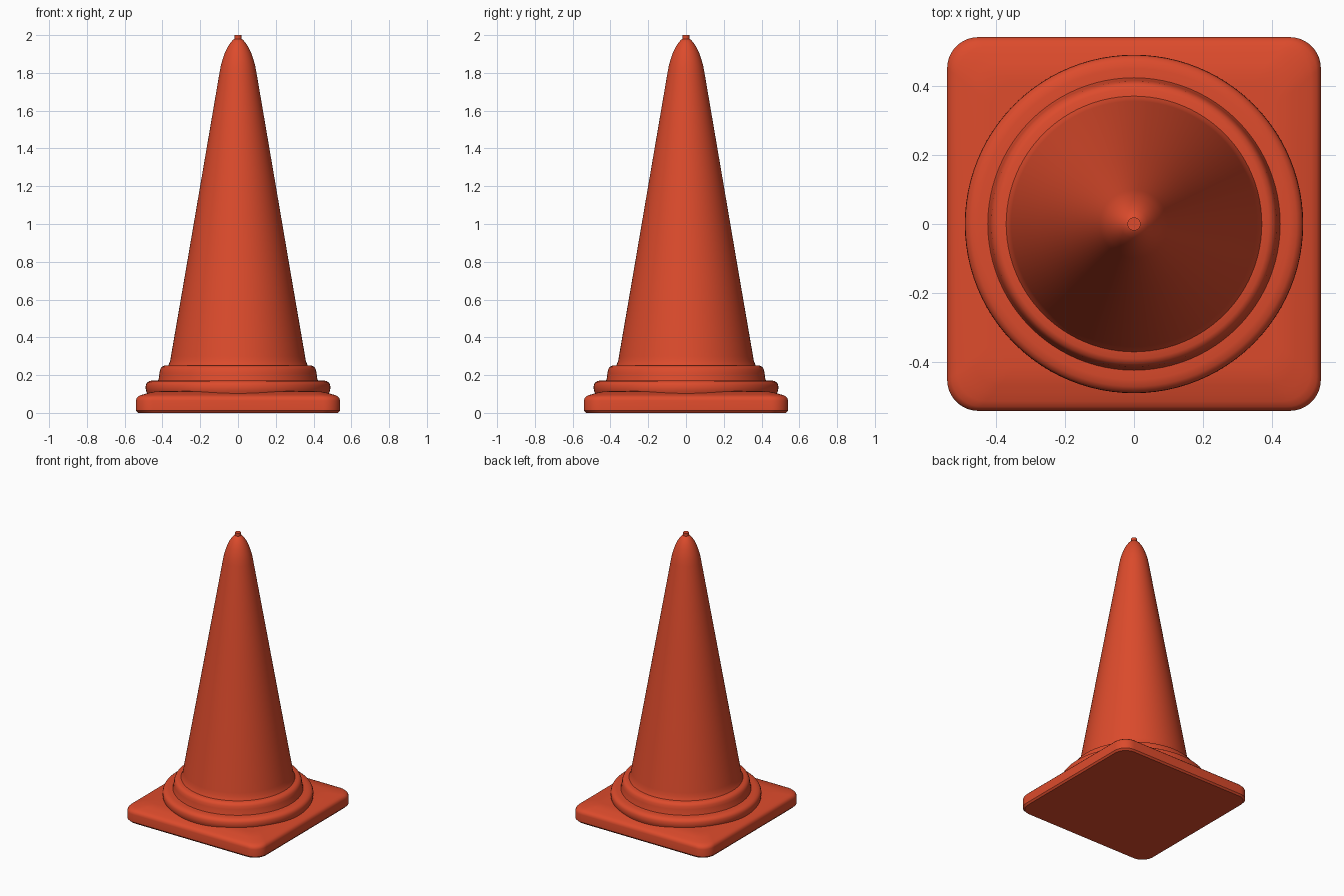
import bpy, bmesh, math

if "Cube" in bpy.data.objects:
    bpy.data.objects.remove(bpy.data.objects["Cube"])

mat = bpy.data.materials.new("orange_rubber")
mat.diffuse_color = (0.72, 0.07, 0.025, 1)
mat.use_nodes = True
mat.node_tree.nodes["Principled BSDF"].inputs["Base Color"].default_value = mat.diffuse_color


def loft(name, rings, angle):
    """Skin a stack of equal-length closed rings and cap both ends."""
    bm = bmesh.new()
    loops = [[bm.verts.new(p) for p in ring] for ring in rings]
    n = len(loops[0])
    for a, b in zip(loops, loops[1:]):
        for i in range(n):
            j = (i + 1) % n
            bm.faces.new((a[i], a[j], b[j], b[i]))
    bm.faces.new(loops[0][::-1])
    bm.faces.new(loops[-1])
    me = bpy.data.meshes.new(name)
    bm.to_mesh(me)
    bm.free()
    me.materials.append(mat)
    ob = bpy.data.objects.new(name, me)
    bpy.context.collection.objects.link(ob)
    bpy.ops.object.select_all(action='DESELECT')
    ob.select_set(True)
    bpy.context.view_layer.objects.active = ob
    bpy.ops.object.shade_smooth_by_angle(angle=math.radians(angle))
    return ob


def rounded_square(half, radius, z, steps=10):
    pts, c = [], half - radius
    for k, (sx, sy) in enumerate(((1, 1), (-1, 1), (-1, -1), (1, -1))):
        for s in range(steps + 1):
            a = math.pi / 2 * (k + s / steps)
            pts.append((sx * c + radius * math.cos(a), sy * c + radius * math.sin(a), z))
    return pts


def circle(r, z, n=96):
    return [(r * math.cos(2 * math.pi * i / n), r * math.sin(2 * math.pi * i / n), z)
            for i in range(n)]


# Square foot: small bottom edge, soft pillowed top
foot = [(0.53, 0), (0.54, 0.012), (0.54, 0.065), (0.537, 0.078), (0.528, 0.088),
        (0.512, 0.095), (0.49, 0.101), (0.465, 0.108), (0.44, 0.113), (0.41, 0.115)]
loft("square_foot", [rounded_square(h, 0.09 * h / 0.54, z) for h, z in foot], 35)

# Lower collar, sunk into the foot
lower = [(0.477, 0.08), (0.48, 0.10), (0.487, 0.115), (0.489, 0.13), (0.488, 0.148),
         (0.482, 0.16), (0.47, 0.168), (0.45, 0.172), (0.40, 0.172)]
loft("lower_collar", [circle(r, z) for r, z in lower], 40)

# Upper collar
upper = [(0.425, 0.165), (0.42, 0.18), (0.416, 0.21), (0.412, 0.23), (0.404, 0.243),
         (0.39, 0.25), (0.35, 0.251)]
loft("upper_collar", [circle(r, z) for r, z in upper], 40)

# Tapered body with flared bottom and rounded tip
body = [(0.372, 0.245), (0.366, 0.258), (0.359, 0.275), (0.355, 0.30), (0.28, 0.734),
        (0.189, 1.267), (0.098, 1.80), (0.091, 1.838), (0.082, 1.87), (0.07, 1.905),
        (0.056, 1.935), (0.04, 1.96), (0.025, 1.976), (0.01, 1.984)]
loft("cone_body", [circle(r, z) for r, z in body], 40)

# Small nub on the tip
loft("tip_nub", [circle(0.019, z, 32) for z in (1.96, 2.0)], 30)
